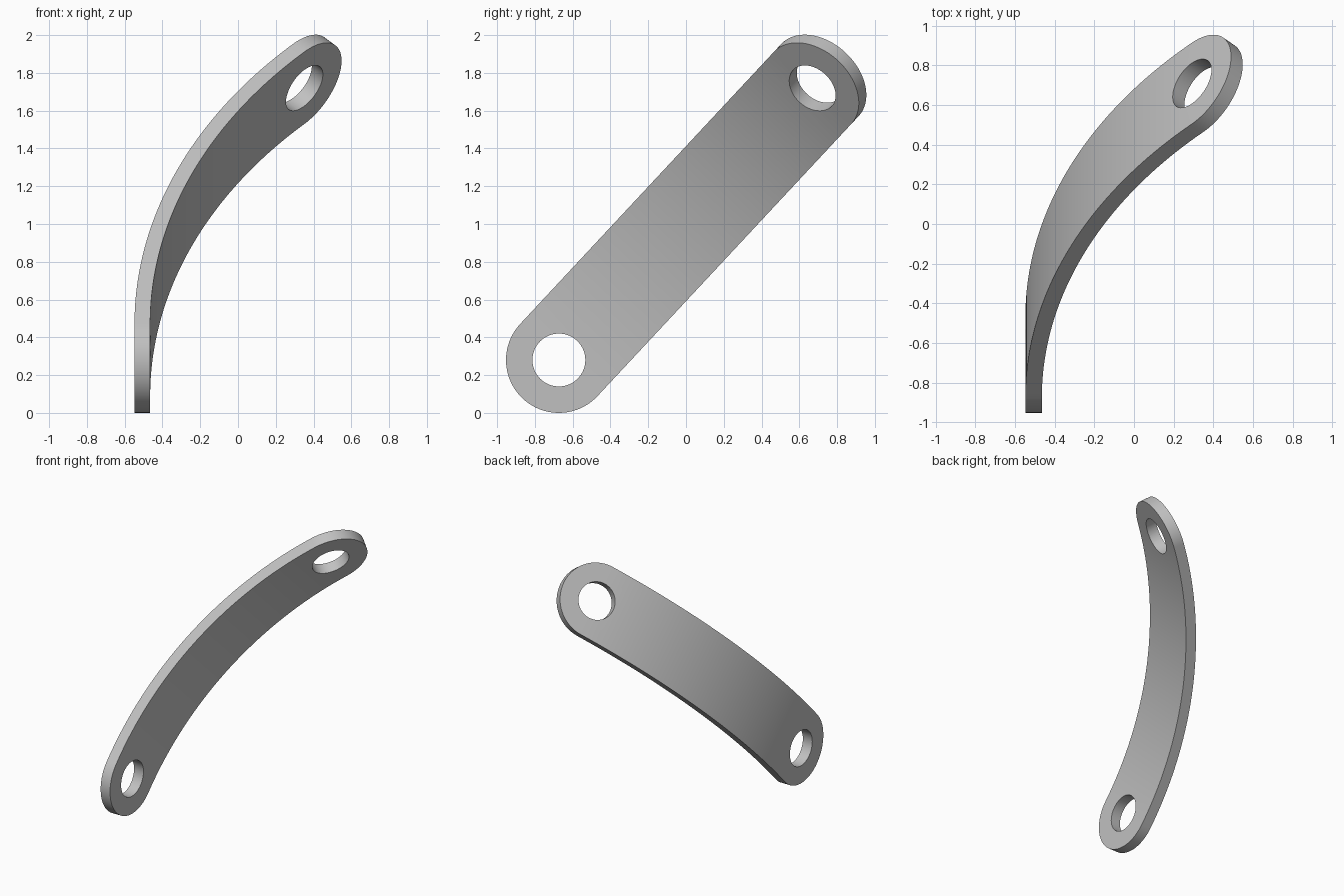
import bpy, bmesh
from math import sin, cos, pi, radians
from mathutils import Vector

cube = bpy.data.objects.get("Cube")
if cube:
    bpy.data.objects.remove(cube, do_unlink=True)

HALF_WIDTH = 0.28
HOLE_RADIUS = 0.14
THICKNESS = 0.083
BEND_RADIUS = 2.784          # radius of the concave face
BEND = radians(45)
TILT = radians(47)           # slope of the strap seen from the side
START = Vector((-0.465, -0.673, 0.28))
ROWS, CAP = 48, 40

SIDE = Vector((1, 0, 0))
ALONG = Vector((0, cos(TILT), sin(TILT)))
ACROSS = Vector((0, -sin(TILT), cos(TILT)))
LENGTH = BEND_RADIUS * BEND


def normal(s):
    a = min(max(s, 0), LENGTH) / BEND_RADIUS
    return SIDE * cos(a) - ALONG * sin(a)


def point(s, w, depth):
    """Wrap flat strap coordinates onto the bend; the ends stay flat."""
    on_bend = min(max(s, 0), LENGTH)
    a = on_bend / BEND_RADIUS
    tangent = SIDE * sin(a) + ALONG * cos(a)
    arc = SIDE * (1 - cos(a)) + ALONG * sin(a)
    return (START + arc * BEND_RADIUS + tangent * (s - on_bend)
            + ACROSS * w - normal(s) * depth)


# Strap: rounded flat ends joined by a curved strip
bm = bmesh.new()
stations = [LENGTH * i / ROWS for i in range(ROWS + 1)]
angles = [pi * i / CAP - pi / 2 for i in range(1, CAP)]
loops = []
for depth in (0, THICKNESS):
    low = [bm.verts.new(point(s, -HALF_WIDTH, depth)) for s in stations]
    high = [bm.verts.new(point(s, HALF_WIDTH, depth)) for s in stations]
    far_cap = [bm.verts.new(point(LENGTH + HALF_WIDTH * cos(a),
                                  HALF_WIDTH * sin(a), depth)) for a in angles]
    near_cap = [bm.verts.new(point(-HALF_WIDTH * cos(a),
                                   -HALF_WIDTH * sin(a), depth)) for a in angles]
    for i in range(ROWS):
        bm.faces.new((low[i], low[i + 1], high[i + 1], high[i]))
    bm.faces.new([low[-1]] + far_cap + [high[-1]])
    bm.faces.new([high[0]] + near_cap + [low[0]])
    loops.append(low + far_cap + high[::-1] + near_cap)

# Rim walls
inner, outer = loops
for i in range(len(inner)):
    j = (i + 1) % len(inner)
    bm.faces.new((inner[i], inner[j], outer[j], outer[i]))
bmesh.ops.recalc_face_normals(bm, faces=bm.faces)
mesh = bpy.data.meshes.new("curved_strap")
bm.to_mesh(mesh)
bm.free()
strap = bpy.data.objects.new("curved_strap", mesh)
bpy.context.collection.objects.link(strap)

# Material
grey = bpy.data.materials.new("plain_grey")
grey.use_nodes = True
colour = (0.53, 0.53, 0.53, 1)
grey.diffuse_color = colour
grey.node_tree.nodes["Principled BSDF"].inputs["Base Color"].default_value = colour
mesh.materials.append(grey)

# Round hole through each end
for s in (0, LENGTH):
    bpy.ops.mesh.primitive_cylinder_add(
        vertices=64, radius=HOLE_RADIUS, depth=0.4,
        location=point(s, 0, THICKNESS / 2),
        rotation=normal(s).to_track_quat('Z', 'Y').to_euler())
    cutter = bpy.context.object
    cutter.name = "hole_cutter"
    cutter.hide_render = True
    cutter.data.materials.append(grey)
    cut = strap.modifiers.new("hole", 'BOOLEAN')
    cut.operation = 'DIFFERENCE'
    cut.solver = 'EXACT'
    cut.object = cutter
    bpy.context.view_layer.objects.active = strap
    bpy.ops.object.modifier_apply(modifier=cut.name)
    bpy.data.objects.remove(cutter, do_unlink=True)

# Smooth bend and rim, sharp corners
bpy.ops.object.select_all(action='DESELECT')
strap.select_set(True)
bpy.context.view_layer.objects.active = strap
bpy.ops.object.shade_smooth_by_angle(angle=radians(30))
